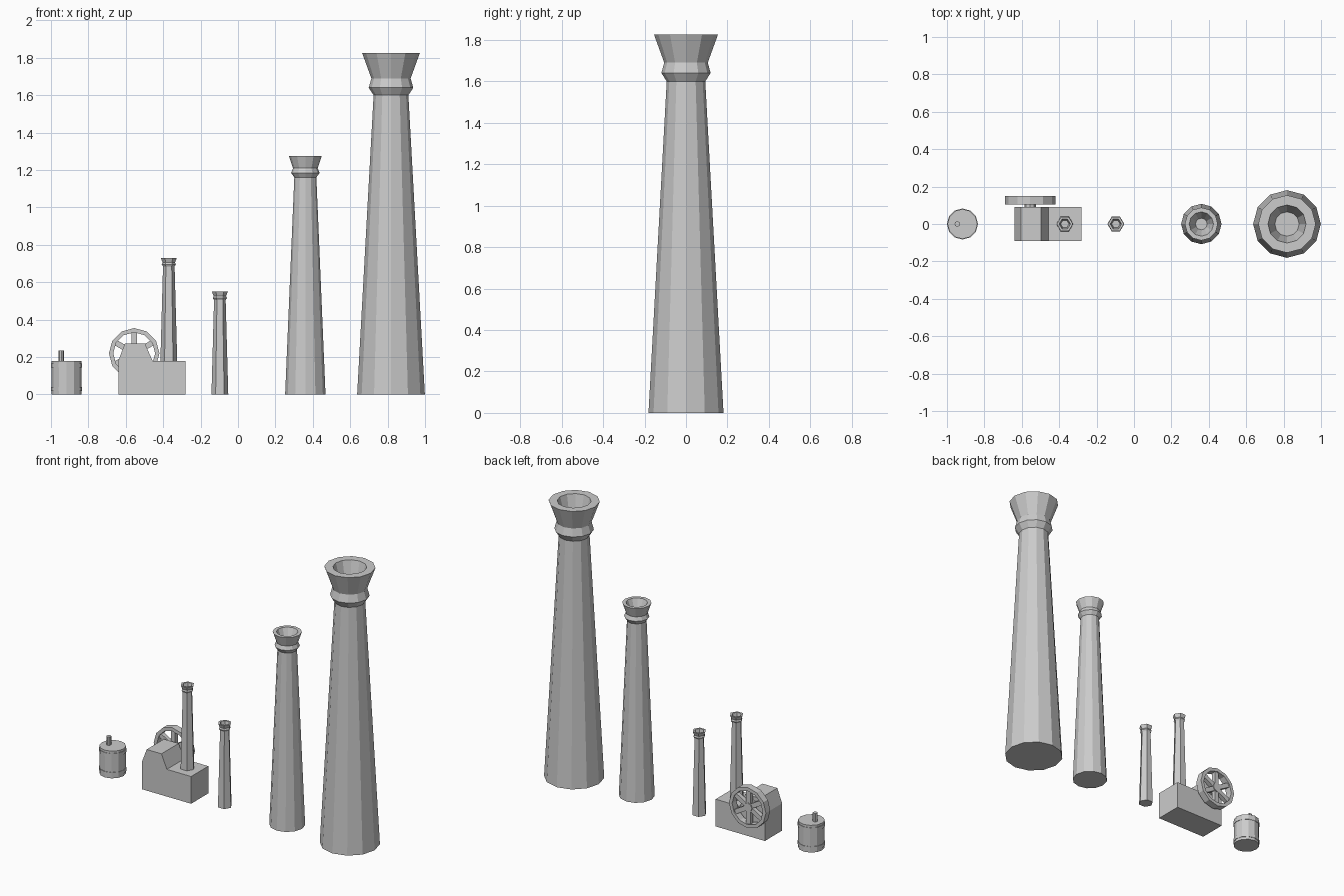
import bpy, bmesh
from math import sin, cos, pi, radians

if "Cube" in bpy.data.objects:
    bpy.data.objects.remove(bpy.data.objects["Cube"])


def finish(name, bm):
    bmesh.ops.recalc_face_normals(bm, faces=bm.faces)
    me = bpy.data.meshes.new(name)
    bm.to_mesh(me)
    bm.free()
    ob = bpy.data.objects.new(name, me)
    bpy.context.collection.objects.link(ob)
    return ob


def lathe(name, profile, sides, loc, closed=False, turn=0.0):
    """Revolve (radius, z) points round z; open profiles get end caps."""
    bm = bmesh.new()
    rings = [[bm.verts.new((r * cos(turn + 2 * pi * i / sides),
                            r * sin(turn + 2 * pi * i / sides), z))
              for i in range(sides)] for r, z in profile]
    pairs = list(zip(rings, rings[1:]))
    if closed:
        pairs.append((rings[-1], rings[0]))
    else:
        bm.faces.new(rings[0])
        bm.faces.new(rings[-1])
    for a, b in pairs:
        for i in range(sides):
            j = (i + 1) % sides
            bm.faces.new((a[i], a[j], b[j], b[i]))
    ob = finish(name, bm)
    ob.location = loc
    return ob


def extrude_xz(name, points, y0, y1):
    bm = bmesh.new()
    face = bm.faces.new([bm.verts.new((x, y0, z)) for x, z in points])
    new = bmesh.ops.extrude_face_region(bm, geom=[face])["geom"]
    bmesh.ops.translate(bm, vec=(0, y1 - y0, 0),
                        verts=[v for v in new if isinstance(v, bmesh.types.BMVert)])
    return finish(name, bm)


# Chimneys: tapered shaft, collar, flared crown and sunken flue
lathe("tall_chimney", [(0.181, 0), (0.093, 1.60), (0.119, 1.64), (0.105, 1.69),
      (0.154, 1.825), (0.102, 1.825), (0.065, 1.68)], 12, (0.818, 0, 0))
lathe("medium_chimney", [(0.108, 0), (0.059, 1.16), (0.076, 1.185), (0.066, 1.21),
      (0.088, 1.275), (0.065, 1.275), (0.031, 1.19)], 12, (0.36, 0, 0))
small = [(0.045, 0), (0.031, 0.505), (0.038, 0.516), (0.033, 0.526),
         (0.043, 0.55), (0.030, 0.55), (0.022, 0.515)]
lathe("small_chimney", small, 6, (-0.097, 0, 0))
lathe("engine_chimney", small, 6, (-0.37, 0, 0.18))

# Engine housing with raised gear cover
extrude_xz("engine_housing", [(-0.64, 0), (-0.28, 0), (-0.28, 0.18), (-0.457, 0.18),
           (-0.497, 0.272), (-0.605, 0.272), (-0.64, 0.18)], -0.09, 0.09)

# Flywheel: rim, crossing spokes and axle
wheel = (-0.555, 0.128, 0.22)
rim = lathe("flywheel_rim", [(0.135, -0.023), (0.135, 0.023), (0.112, 0.023),
            (0.112, -0.023)], 12, wheel, closed=True)
rim.rotation_euler.x = radians(90)
for k in range(3):
    spoke = extrude_xz(f"flywheel_spoke_{k + 1}", [(-0.015, -0.115), (0.015, -0.115),
                       (0.015, 0.115), (-0.015, 0.115)], -0.014, 0.014)
    spoke.location = wheel
    spoke.rotation_euler.y = radians(60 * k)
axle = lathe("flywheel_axle", [(0.03, -0.02), (0.03, 0.07)], 8, wheel)
axle.rotation_euler.x = radians(90)

# Barrel with two hoops and a filler pipe
lathe("barrel", [(0.08, 0), (0.08, 0.18)], 12, (-0.917, 0, 0))
for n, z in (("lower_hoop", 0.018), ("upper_hoop", 0.143)):
    lathe(n, [(0.083, 0), (0.083, 0.022)], 12, (-0.917, 0, z))
lathe("filler_pipe", [(0.015, 0.17), (0.015, 0.235)], 8, (-0.945, 0, 0))
